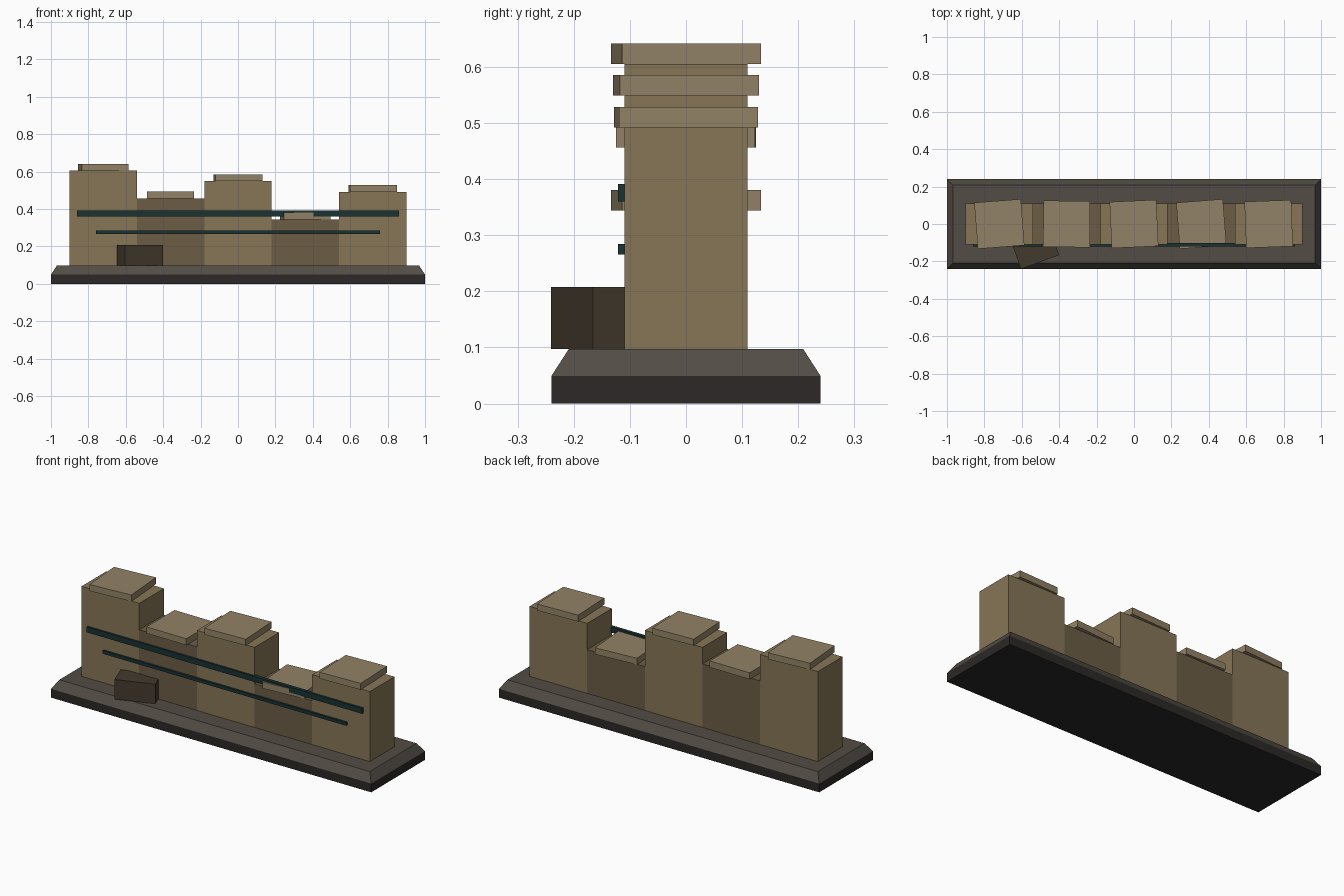
import bpy, bmesh, math
from mathutils import Matrix

if "Cube" in bpy.data.objects:
    bpy.data.objects.remove(bpy.data.objects["Cube"])


def material(name, rgb):
    m = bpy.data.materials.new(name)
    m.diffuse_color = (*rgb, 1)
    m.use_nodes = True
    m.node_tree.nodes["Principled BSDF"].inputs["Base Color"].default_value = m.diffuse_color
    return m


STONE = material("sandstone", (0.24, 0.18, 0.095))
STONE_DARK = material("dark_sandstone", (0.15, 0.11, 0.06))
CAP = material("cap_stone", (0.29, 0.225, 0.135))
PLINTH = material("plinth_grey", (0.085, 0.072, 0.058))
FOOT = material("foot_dark", (0.025, 0.022, 0.02))
TEAL = material("dark_teal", (0.01, 0.032, 0.032))
RUBBLE = material("rubble_brown", (0.055, 0.041, 0.026))


def box(name, x, y, z, mat, angle=0, inset=0):
    """Box from (min, max) ranges, turned about its own centre; inset tapers the top."""
    size = [b - a for a, b in (x, y, z)]
    mid = [(a + b) / 2 for a, b in (x, y, z)]
    bm = bmesh.new()
    bmesh.ops.create_cube(bm, size=1)
    for v in bm.verts:
        top = v.co.z > 0
        v.co = [c * s for c, s in zip(v.co, size)]
        if top:
            v.co.x -= math.copysign(inset, v.co.x)
            v.co.y -= math.copysign(inset, v.co.y)
    bm.transform(Matrix.Translation(mid) @ Matrix.Rotation(math.radians(angle), 4, 'Z'))
    mesh = bpy.data.meshes.new(name)
    bm.to_mesh(mesh)
    bm.free()
    mesh.materials.append(mat)
    obj = bpy.data.objects.new(name, mesh)
    bpy.context.collection.objects.link(obj)
    return obj


# Base: straight foot and sloped plinth
box("base_foot", (-1, 1), (-0.24, 0.24), (0, 0.049), FOOT)
box("base_plinth", (-1, 1), (-0.24, 0.24), (0.049, 0.097), PLINTH, inset=0.031)

# Broken wall: five blocks of uneven height, each with a slightly turned cap stone
tops = [0.605, 0.456, 0.549, 0.344, 0.492]
turns = [4.4, -0.4, 2.7, 4.4, 2.2]
for i, (top, turn) in enumerate(zip(tops, turns)):
    cx = -0.72 + 0.36 * i
    box(f"wall_block_{i + 1}", (cx - 0.18, cx + 0.18), (-0.11, 0.11), (0.097, top),
        STONE_DARK if i % 2 else STONE)
    box(f"cap_stone_{i + 1}", (cx - 0.125, cx + 0.125), (-0.124, 0.124),
        (top, top + 0.0365), CAP, angle=turn)

# Dark bands along the front
for name, half, z in (("upper_band", 0.86, (0.36, 0.391)),
                      ("lower_band", 0.76, (0.266, 0.284))):
    box(name, (-half, half), (-0.121, -0.101), z, TEAL)

# Fallen stone leaning into the wall
box("fallen_stone", (-0.632, -0.415), (-0.207, -0.083), (0.097, 0.208), RUBBLE, angle=20)
